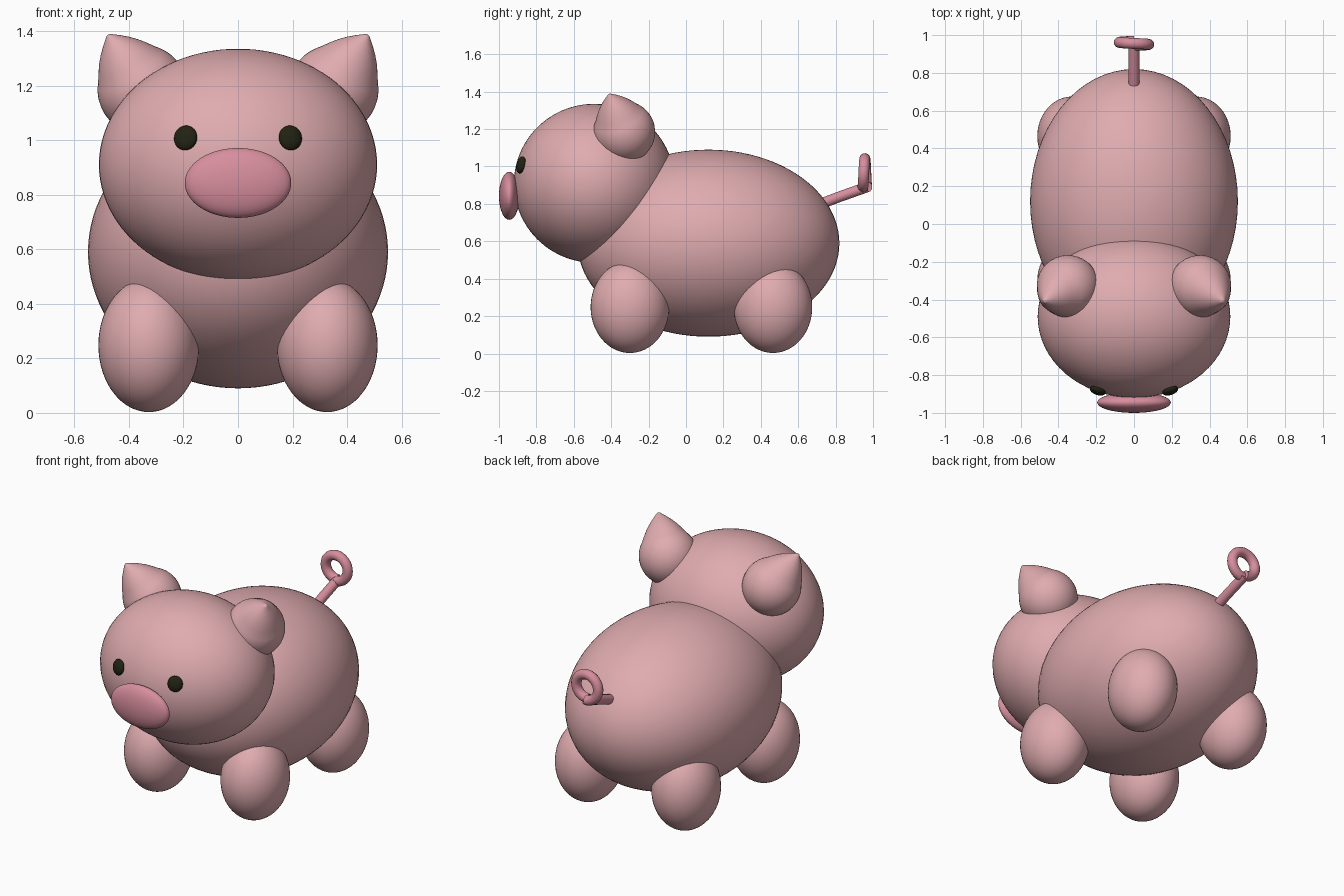
import bpy
import math
from mathutils import Vector

if "Cube" in bpy.data.objects:
    bpy.data.objects.remove(bpy.data.objects["Cube"])


def material(name, rgb):
    m = bpy.data.materials.new(name)
    m.diffuse_color = (*rgb, 1)
    m.use_nodes = True
    m.node_tree.nodes["Principled BSDF"].inputs["Base Color"].default_value = m.diffuse_color
    return m


PINK = material("soft_pink", (0.74, 0.41, 0.43))
ROSE = material("rose_pink", (0.68, 0.27, 0.34))
DARK = material("dark_eye", (0.016, 0.016, 0.006))


def ellipsoid(name, centre, radii, mat, segments=48, rings=32):
    bpy.ops.mesh.primitive_uv_sphere_add(segments=segments, ring_count=rings, radius=1, location=centre)
    ob = bpy.context.object
    ob.name = name
    ob.scale = radii
    bpy.ops.object.transform_apply(location=False, rotation=False, scale=True)
    bpy.ops.object.shade_smooth()
    ob.data.materials.append(mat)
    return ob


# Torso, head and snout
ellipsoid("torso", (0, 0.12, 0.59), (0.55, 0.70, 0.50), PINK, 64, 48)
ellipsoid("head", (0, -0.49, 0.91), (0.51, 0.43, 0.425), PINK, 64, 48)
ellipsoid("snout", (0, -0.945, 0.843), (0.195, 0.055, 0.128), ROSE)


def ear(name, centre, tip, radius):
    """Teardrop: a ball drawn out into a cone with a small rounded tip."""
    axis = Vector(tip) - Vector(centre)
    length, tip_r, steps = axis.length, 0.018, 40
    ball = length - tip_r * 1.3                    # distance to centre of tip ball
    lean = math.asin((radius - tip_r) / ball)      # angle of the tangent cone
    profile = []
    for i in range(25):                            # round base up to the tangent line
        a = -math.pi / 2 + (lean + math.pi / 2) * i / 24
        profile.append((radius * math.cos(a), radius * math.sin(a)))
    r0, h0 = profile[-1]
    r1, h1 = tip_r * math.cos(lean), ball + tip_r * math.sin(lean)
    for t in (0.2, 0.4, 0.6, 0.8):                 # slightly bulging sides
        bulge = 0.006 * math.sin(math.pi * t)
        profile.append((r0 + (r1 - r0) * t + bulge, h0 + (h1 - h0) * t + bulge))
    for i in range(7):                             # rounded tip
        a = lean + (math.pi / 2 - lean) * i / 6
        profile.append((tip_r * math.cos(a), ball + tip_r * math.sin(a)))
    inner = profile[1:-1]
    verts = [(r * math.cos(math.tau * k / steps), r * math.sin(math.tau * k / steps), h)
             for r, h in inner for k in range(steps)]
    bottom, top = len(verts), len(verts) + 1
    verts += [(0, 0, profile[0][1]), (0, 0, profile[-1][1])]
    faces = []
    last = (len(inner) - 1) * steps
    for k in range(steps):
        n = (k + 1) % steps
        faces += [(bottom, n, k), (top, last + k, last + n)]
        for j in range(0, last, steps):
            faces.append((j + k, j + n, j + steps + n, j + steps + k))
    mesh = bpy.data.meshes.new(name)
    mesh.from_pydata(verts, [], faces)
    mesh.polygons.foreach_set("use_smooth", [True] * len(faces))
    mesh.materials.append(PINK)
    ob = bpy.data.objects.new(name, mesh)
    bpy.context.collection.objects.link(ob)
    ob.location = centre
    ob.rotation_euler = axis.to_track_quat('Z', 'Y').to_euler()


# Paired parts
for side, s in (("left", 1), ("right", -1)):
    ear(side + "_ear", (s * 0.35, -0.33, 1.185), (s * 0.478, -0.412, 1.39), 0.165)
    eye = ellipsoid(side + "_eye", (s * 0.192, -0.882, 1.008), (0.044, 0.022, 0.046), DARK, 24, 16)
    eye.rotation_euler = (math.radians(-12), 0, s * math.radians(18))
    for end, y in (("front", -0.30), ("rear", 0.465)):
        ellipsoid(f"{end}_{side}_leg", (s * 0.327, y, 0.248), (0.185, 0.21, 0.245), PINK)

# Curly tail: a sloping stem that turns into one upright loop
stem = [(0, 0.68, 0.785), (0, 0.82, 0.838), (0, 0.967, 0.89)]
loop = []
for i in range(33):
    a = math.tau * i / 32
    loop.append((-0.078 * math.sin(a), 0.967 - 0.022 * i / 32, 0.966 - 0.076 * math.cos(a)))
curve = bpy.data.curves.new("tail", 'CURVE')
curve.dimensions = '3D'
curve.bevel_depth = 0.029
curve.bevel_resolution = 5
curve.use_fill_caps = True
for path in (stem, loop):
    spline = curve.splines.new('POLY')
    spline.points.add(len(path) - 1)
    for point, co in zip(spline.points, path):
        point.co = (*co, 1)
    spline.use_smooth = True
curve.materials.append(ROSE)
tail = bpy.data.objects.new("tail", curve)
bpy.context.collection.objects.link(tail)
bpy.ops.object.select_all(action='DESELECT')
tail.select_set(True)
bpy.context.view_layer.objects.active = tail
bpy.ops.object.convert(target='MESH')
bpy.ops.object.shade_smooth_by_angle(angle=math.radians(40))
